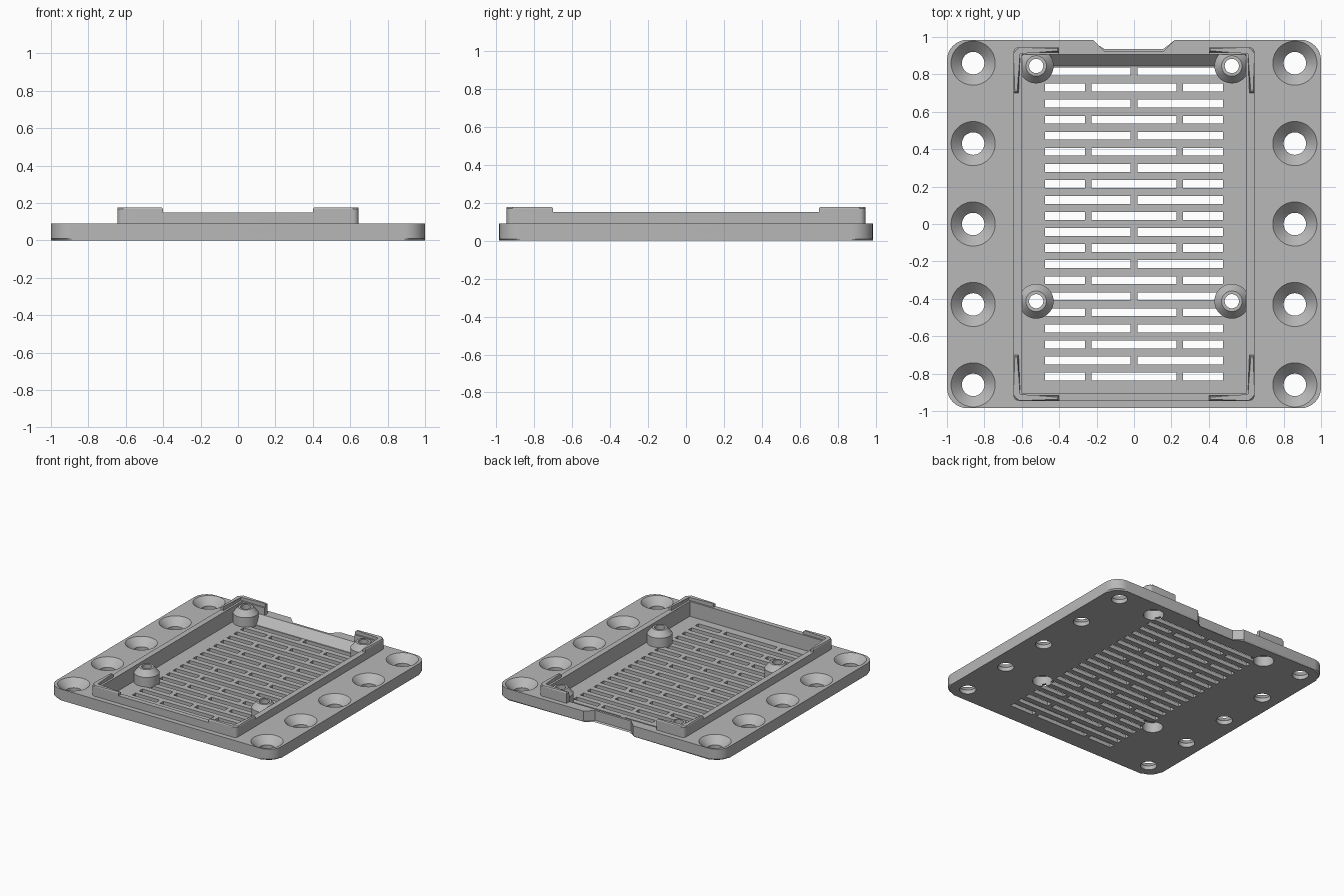
import bpy, bmesh, math
from mathutils import Vector, Matrix

if "Cube" in bpy.data.objects:
    bpy.data.objects.remove(bpy.data.objects["Cube"], do_unlink=True)

grey = bpy.data.materials.new("mid grey")
grey.use_nodes = True
COLOUR = (0.48, 0.48, 0.48, 1)
grey.diffuse_color = COLOUR
grey.node_tree.nodes["Principled BSDF"].inputs["Base Color"].default_value = COLOUR


def finish(name, bm):
    bmesh.ops.remove_doubles(bm, verts=bm.verts, dist=1e-5)
    bmesh.ops.recalc_face_normals(bm, faces=bm.faces)
    mesh = bpy.data.meshes.new(name)
    bm.to_mesh(mesh)
    bm.free()
    mesh.materials.append(grey)
    ob = bpy.data.objects.new(name, mesh)
    bpy.context.collection.objects.link(ob)
    return ob


def prism(bm, outline, z0, z1):
    """Extrude an xy outline from z0 to z1."""
    low = [bm.verts.new((x, y, z0)) for x, y in outline]
    high = [bm.verts.new((x, y, z1)) for x, y in outline]
    bm.faces.new(low)
    bm.faces.new(high)
    for i in range(len(low)):
        j = (i + 1) % len(low)
        bm.faces.new((low[i], low[j], high[j], high[i]))


def box(bm, x0, x1, y0, y1, z0, z1):
    prism(bm, [(x0, y0), (x1, y0), (x1, y1), (x0, y1)], z0, z1)


def lathe(bm, profile, cx, cy, steps=48):
    """Spin a closed (radius, z) profile around a vertical axis."""
    rings = []
    for s in range(steps):
        a = 2 * math.pi * s / steps
        rings.append([bm.verts.new((cx + r * math.cos(a), cy + r * math.sin(a), z))
                      for r, z in profile])
    n = len(profile)
    for s in range(steps):
        a, b = rings[s], rings[(s + 1) % steps]
        for i in range(n):
            j = (i + 1) % n
            if profile[i][0] == 0 and profile[j][0] == 0:
                continue
            if profile[i][0] == 0:
                bm.faces.new((a[i], b[j], a[j]))
            elif profile[j][0] == 0:
                bm.faces.new((a[i], b[i], a[j]))
            else:
                bm.faces.new((a[i], b[i], b[j], a[j]))


def arc(cx, cy, r, start, steps=8):
    return [(cx + r * math.cos(math.radians(start + 90 * k / steps)),
             cy + r * math.sin(math.radians(start + 90 * k / steps)))
            for k in range(steps + 1)]


def rounded(w, d, r):
    return (arc(w - r, d - r, r, 0) + arc(r - w, d - r, r, 90)
            + arc(r - w, r - d, r, 180) + arc(w - r, r - d, r, 270))


def bevel_level(bm, z, size):
    edges = [e for e in bm.edges if all(abs(v.co.z - z) < 1e-5 for v in e.verts)]
    bmesh.ops.bevel(bm, geom=edges, offset=size, segments=1, affect='EDGES')


def combine(target, tool, operation):
    mod = target.modifiers.new(operation, 'BOOLEAN')
    mod.operation, mod.solver, mod.object = operation, 'EXACT', tool
    bpy.context.view_layer.objects.active = target
    bpy.ops.object.modifier_apply(modifier=mod.name)
    bpy.data.objects.remove(tool, do_unlink=True)


# Base plate with rounded corners and a notch in the back edge
bm = bmesh.new()
D = 0.985
corner = rounded(1, D, 0.11)
notch = [(0.22, D), (0.16, 0.925), (-0.16, 0.925), (-0.22, D)]
prism(bm, corner[:9] + notch + corner[9:], 0, 0.09)
bevel_level(bm, 0, 0.01)
base = finish("base_plate", bm)

# Raised tray rim, open in the middle of the back
bm = bmesh.new()
prism(bm, rounded(0.645, 0.945, 0.03), 0.05, 0.15)
rim = finish("tray_rim", bm)
bm = bmesh.new()
box(bm, -0.4, 0.4, 0.8, 1.1, 0.09, 0.3)
combine(rim, finish("rim_gap", bm), 'DIFFERENCE')
bm = bmesh.new()
box(bm, -0.3, 0.3, 0.915, 1.1, 0, 0.3)
combine(rim, finish("rim_notch", bm), 'DIFFERENCE')
combine(base, rim, 'UNION')

# Tray pocket with a sloped back end
bm = bmesh.new()
FLOOR = 0.03
side = [(-0.905, FLOOR), (0.845, FLOOR), (0.907, 0.09), (0.907, 0.3), (-0.905, 0.3)]
prism(bm, side, -0.6, 0.6)
# (y, z, x) to (x, y, z)
bm.transform(Matrix(((0, 0, 1, 0), (1, 0, 0, 0), (0, 1, 0, 0), (0, 0, 0, 1))))
combine(base, finish("pocket", bm), 'DIFFERENCE')

# Staggered ventilation slots
bm = bmesh.new()
for row in range(20):
    y = 0.815 - row * 0.0858
    stops = [-0.493, 0, 0.493] if row % 2 == 0 else [-0.493, -0.245, 0.245, 0.493]
    for a, b in zip(stops, stops[1:]):
        box(bm, a + 0.018, b - 0.018, y - 0.021, y + 0.021, -0.1, 0.06)
combine(base, finish("slots", bm), 'DIFFERENCE')

# Countersunk mounting holes down both sides
bm = bmesh.new()
sink = [(0, -0.1), (0.06, -0.1), (0.06, 0.032), (0.118, 0.09), (0.128, 0.1), (0, 0.1)]
for x in (-0.86, 0.86):
    for k in range(-2, 3):
        lathe(bm, sink, x, k * 0.43)
combine(base, finish("mounting_holes", bm), 'DIFFERENCE')

# Screw recesses under the standoffs
POSTS = [(x, y) for x in (-0.523, 0.523) for y in (-0.413, 0.845)]
bm = bmesh.new()
for x, y in POSTS:
    lathe(bm, [(0, -0.1), (0.075, -0.1), (0.075, 0.08), (0, 0.08)], x, y)
combine(base, finish("screw_recesses", bm), 'DIFFERENCE')

# Chamfered standoffs with through holes
post = [(0.093, 0.02), (0.093, 0.105), (0.055, 0.15), (0.038, 0.15),
        (0.038, 0.08), (0.075, 0.08), (0.075, 0.02)]
parts = [base]
for i, (x, y) in enumerate(POSTS):
    bm = bmesh.new()
    lathe(bm, post, x, y)
    parts.append(finish(f"standoff_{i + 1}", bm))

# Corner lips on the rim
lip = ([(0.4, 0.918), (0.617, 0.918), (0.617, 0.7), (0.645, 0.7)]
       + arc(0.615, 0.915, 0.03, 0) + [(0.4, 0.945)])
for sx, side_name in ((1, "left"), (-1, "right")):
    for sy, end_name in ((-1, "front"), (1, "back")):
        bm = bmesh.new()
        prism(bm, [(x * sx, y * sy) for x, y in lip], 0.148, 0.177)
        bevel_level(bm, 0.177, 0.008)
        parts.append(finish(f"{end_name}_{side_name}_lip", bm))

# Smooth the round walls, keep the edges crisp
bpy.ops.object.select_all(action='DESELECT')
for ob in parts:
    ob.select_set(True)
bpy.context.view_layer.objects.active = base
bpy.ops.object.shade_smooth_by_angle(angle=math.radians(25))
